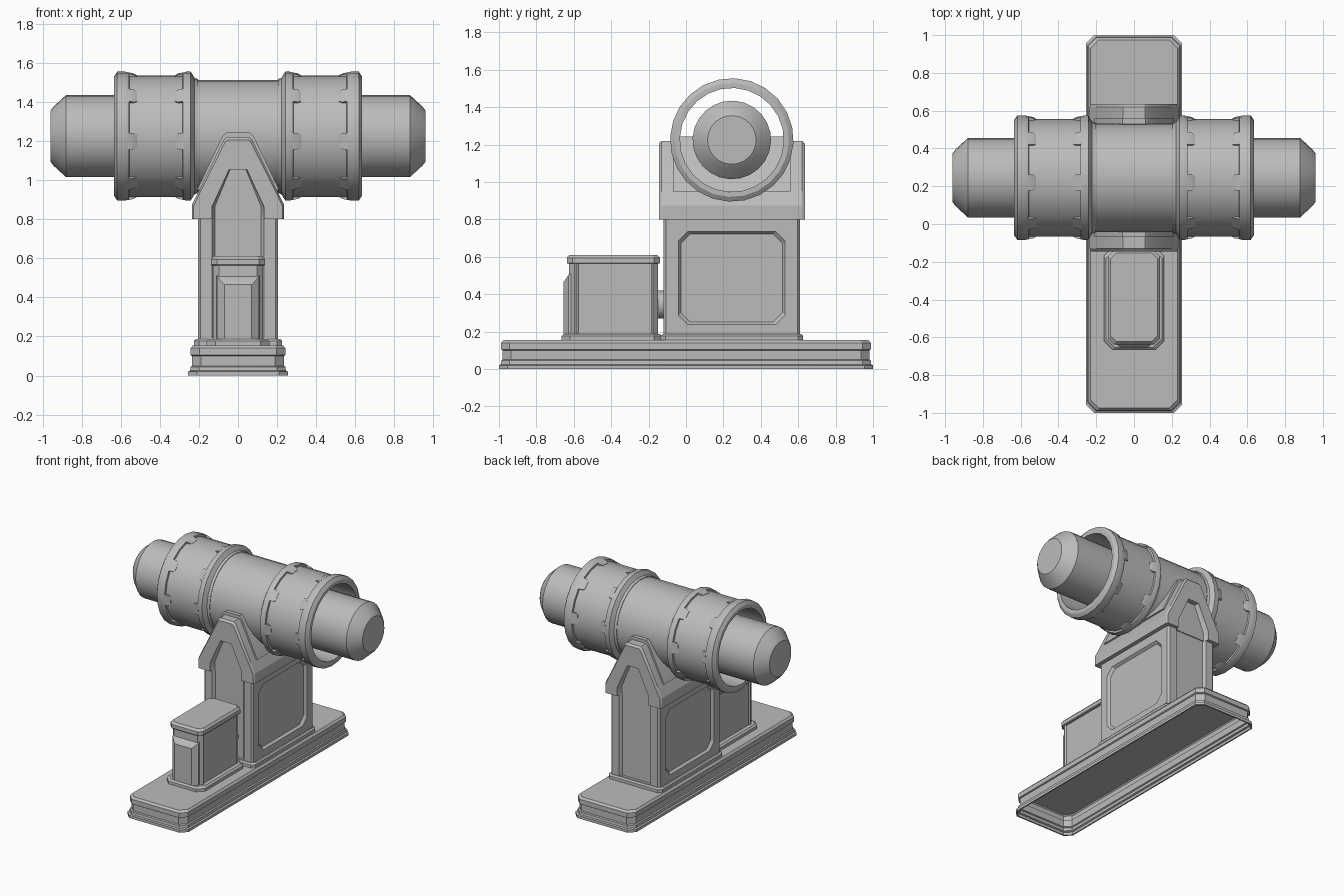
import bpy, bmesh, math

cube = bpy.data.objects.get("Cube")
if cube:
    bpy.data.objects.remove(cube, do_unlink=True)

GREY = (0.5, 0.5, 0.5, 1)
grey = bpy.data.materials.new("plain grey")
grey.use_nodes = True
grey.diffuse_color = GREY
grey.node_tree.nodes["Principled BSDF"].inputs["Base Color"].default_value = GREY

AXIS_Y, AXIS_Z = 0.245, 1.225
SIDES = 24
PHASE = math.radians(-3)


def loft(name, loops, closed=False):
    """Skin equal-length point loops; cap the ends or join last to first."""
    bm = bmesh.new()
    rings = [[bm.verts.new(p) for p in loop] for loop in loops]
    n = len(rings[0])
    pairs = list(zip(rings, rings[1:]))
    if closed:
        pairs.append((rings[-1], rings[0]))
    else:
        bm.faces.new(rings[0])
        bm.faces.new(rings[-1])
    for a, b in pairs:
        for i in range(n):
            j = (i + 1) % n
            bm.faces.new((a[i], a[j], b[j], b[i]))
    bmesh.ops.recalc_face_normals(bm, faces=bm.faces)
    mesh = bpy.data.meshes.new(name)
    bm.to_mesh(mesh)
    bm.free()
    mesh.materials.append(grey)
    ob = bpy.data.objects.new(name, mesh)
    bpy.context.collection.objects.link(ob)
    return ob


def octagon(hx, hy, c):
    """Rectangle with chamfered corners."""
    right = [(hx - c, -hy), (hx, c - hy), (hx, hy - c), (hx - c, hy)]
    return right + [(-x, -y) for x, y in right]


def slab(name, hx, y0, y1, chamfer, profile):
    """Chamfered block from (z, inset) steps."""
    cy, hy = (y0 + y1) / 2, (y1 - y0) / 2
    return loft(name, [[(x, y + cy, z) for x, y in octagon(hx - d, hy - d, chamfer)]
                       for z, d in profile])


def around(x, r, a):
    """Point at a radius and angle round the barrel axis."""
    return (x, AXIS_Y + r * math.cos(a), AXIS_Z + r * math.sin(a))


def lathe(name, profile, closed=False):
    """Revolve (x, radius) points round the barrel axis."""
    turns = [PHASE + math.tau * i / SIDES for i in range(SIDES)]
    return loft(name, [[around(x, r, a) for a in turns] for x, r in profile], closed)


def cut(target, cutter):
    mod = target.modifiers.new("cut", 'BOOLEAN')
    mod.operation = 'DIFFERENCE'
    mod.solver = 'EXACT'
    mod.object = cutter
    bpy.context.view_layer.objects.active = target
    bpy.ops.object.modifier_apply(modifier=mod.name)
    bpy.data.objects.remove(cutter, do_unlink=True)


def mirrored(half):
    return half + [(-x, z) for x, z in reversed(half)]


def side_cutter(side, cy, cz, hy, hz, c, outer, inner):
    """Tapered panel recess cut in from one side."""
    return loft("panel_cutter", [[(side * x, cy + y, cz + z) for y, z in octagon(hy - d, hz - d, c)]
                                 for x, d in ((outer, 0), (inner, 0.015))])


# Stepped base, a hollow shell open underneath
steps = [(0.02, 0), (0.025, 0.01), (0.045, 0.012), (0.05, 0.02), (0.1, 0.02), (0.105, 0.012)]
base = slab("base", 0.255, -1, 1, 0.045, [(0, 0)] + steps + [(0.14, 0.012), (0.155, 0.025)])
cut(base, slab("base_cutter", 0.245, -0.99, 0.99, 0.042,
               [(-0.05, 0)] + steps + [(0.138, 0.012), (0.146, 0.02)]))

# Pedestal with side panels and end recesses
slab("post_plinth", 0.225, -0.135, 0.625, 0.025, [(0.15, 0), (0.178, 0), (0.188, 0.01)])
post = slab("post", 0.205, -0.12, 0.61, 0.014, [(0.18, 0), (0.805, 0)])
for side in (-1, 1):
    cut(post, side_cutter(side, AXIS_Y, 0.487, 0.287, 0.25, 0.05, 0.207, 0.187))

# Gabled cradle under the barrel, with a taller saddle at its core
gable = mirrored([(0.235, 0.8), (0.235, 0.875), (0.072, 1.208), (0.058, 1.22)])
inner_gable = mirrored([(0.228, 0.8), (0.228, 0.868), (0.065, 1.196), (0.052, 1.206)])
cradle = loft("cradle", [[(x, y, z) for x, z in shape] for y, shape in
                         ((-0.145, inner_gable), (-0.13, gable),
                          (0.62, gable), (0.635, inner_gable))])
saddle = mirrored([(0.21, 0.95), (0.08, 1.225), (0.06, 1.243)])
loft("saddle", [[(x, y, z) for x, z in saddle] for y in (-0.07, 0.56)])

# Pointed recesses on the front and back of post and cradle
arch = mirrored([(0.118, 0.192), (0.118, 0.865), (0.04, 1.055)])
for target, floor in ((post, 0.345), (cradle, 0.352)):
    for direction in (-1, 1):
        cutter = loft("arch_cutter",
                      [[(x * s, AXIS_Y + direction * d, z) for x, z in arch]
                       for d, s in ((floor, 1), (floor + 0.02, 1.12), (0.45, 1.12))])
        cut(target, cutter)

# Control box in front
slab("box_plinth", 0.16, -0.665, -0.125, 0.045, [(0.15, 0), (0.176, 0), (0.188, 0.012)])
box = slab("box_body", 0.128, -0.625, -0.15, 0.03, [(0.18, 0), (0.57, 0)])
for side in (-1, 1):
    cut(box, side_cutter(side, -0.38, 0.38, 0.21, 0.25, 0.005, 0.13, 0.119))
slab("box_lid", 0.138, -0.637, -0.14, 0.03,
     [(0.563, 0.004), (0.568, 0), (0.595, 0), (0.611, 0.014)])
loft("box_front_bulge", [[(w, y, 0.188), (w, y, top), (-w, y, top), (-w, y, 0.188)]
                         for y, w, top in ((-0.61, 0.11, 0.515), (-0.627, 0.107, 0.505),
                                           (-0.655, 0.07, 0.465))])

# Short pipe joining box and post
loft("connector", [[(0.075 * math.cos(a), y, 0.345 + 0.075 * math.sin(a))
                    for a in (math.tau * i / 16 for i in range(16))]
                   for y in (-0.16, -0.09)])

# Inner barrel and open middle sleeve
lathe("barrel", [(-0.96, 0.13), (-0.945, 0.15), (-0.88, 0.21),
                 (0.88, 0.21), (0.945, 0.15), (0.96, 0.13)])
lathe("middle_sleeve", [(-0.24, 0.288), (0.24, 0.288), (0.24, 0.28), (-0.24, 0.28)], True)

# Flanged collars, with ramps bridging flange and drum on every third facet
RAMPS = 8
HALF_FACET = math.pi / SIDES
for side, label in ((1, "left"), (-1, "right")):
    half = [(0.205, 0.278), (0.205, 0.292), (0.222, 0.298), (0.242, 0.33), (0.265, 0.33),
            (0.282, 0.325), (0.284, 0.311)]
    outer = [(0.84 - x, r) for x, r in reversed(half[3:])]
    outer += [(0.618, 0.33), (0.635, 0.305), (0.635, 0.278)]
    lathe(label + "_collar", [(side * x, r) for x, r in half + outer], True)
    for end, (root, shoulder, tip) in (("inner", (0.278, 0.305, 0.322)),
                                       ("outer", (0.562, 0.535, 0.518))):
        for k in range(RAMPS):
            mid = PHASE + HALF_FACET + math.tau * k / RAMPS
            loops = []
            for x, top, spread in ((root, 0.327, 1), (shoulder, 0.322, 1), (tip, 0.312, 0.8)):
                a = HALF_FACET * spread
                loops.append([around(side * x, r, mid + t) for r, t in
                              ((0.3, -a), (top, -a), (top, a), (0.3, a))])
            loft(f"{label}_collar_{end}_ramp_{k}", loops)

# Smooth round parts, keep hard edges
bpy.ops.object.select_all(action='DESELECT')
for ob in bpy.context.collection.objects:
    if ob.type == 'MESH':
        ob.select_set(True)
        bpy.context.view_layer.objects.active = ob
bpy.ops.object.shade_smooth_by_angle(angle=math.radians(25))
